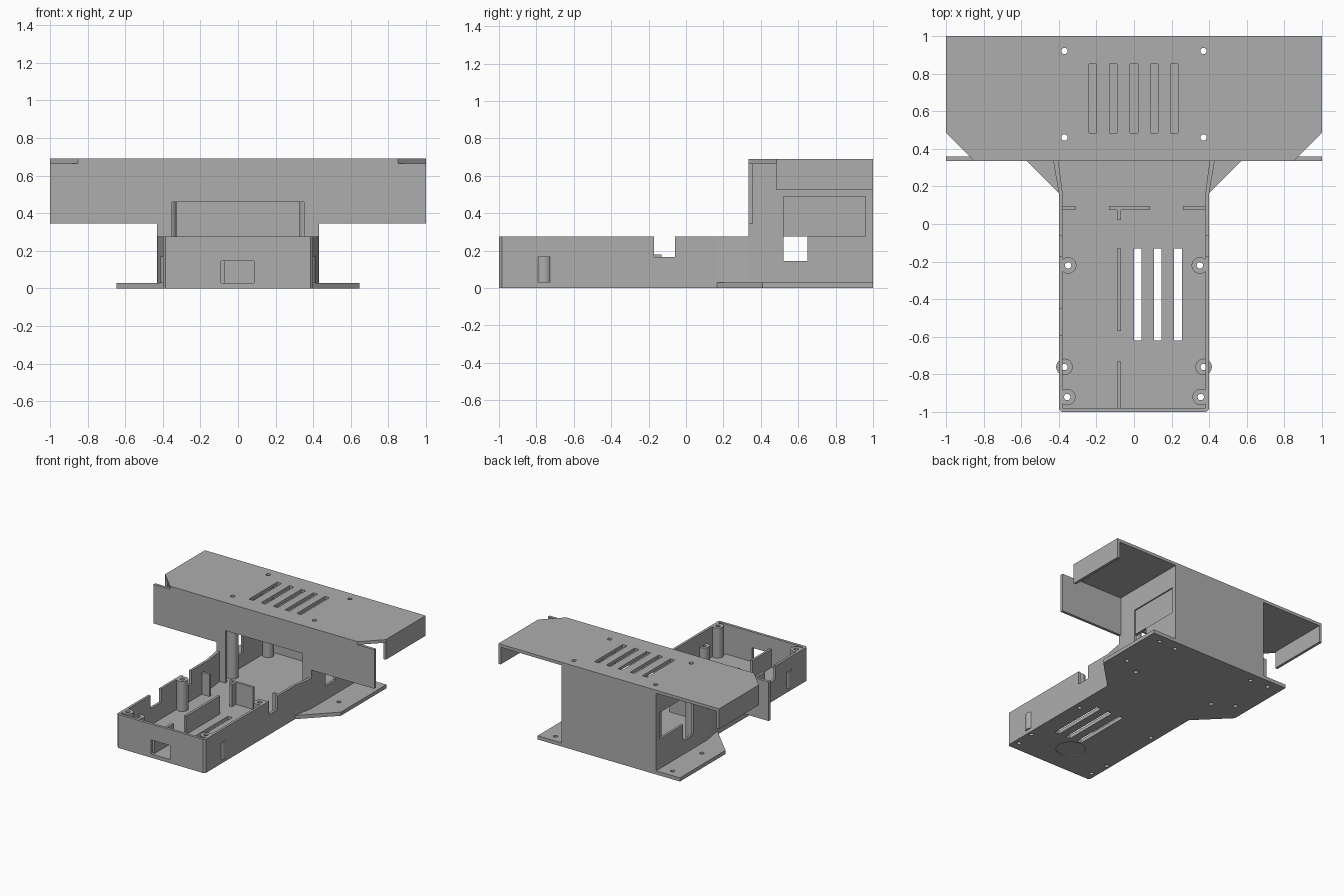
import bpy, bmesh, math

cube = bpy.data.objects.get("Cube")
if cube:
    bpy.data.objects.remove(cube)

grey = bpy.data.materials.new("plain_grey")
grey.use_nodes = True
GREY = (0.42, 0.42, 0.42, 1)
grey.diffuse_color = GREY
grey.node_tree.nodes["Principled BSDF"].inputs["Base Color"].default_value = GREY


def prism(name, pts, z0, z1):
    """Extrude a flat outline upward."""
    bm = bmesh.new()
    face = bm.faces.new([bm.verts.new((x, y, z0)) for x, y in pts])
    new = bmesh.ops.extrude_face_region(bm, geom=[face])["geom"]
    bmesh.ops.translate(bm, vec=(0, 0, z1 - z0),
                        verts=[v for v in new if isinstance(v, bmesh.types.BMVert)])
    bmesh.ops.recalc_face_normals(bm, faces=bm.faces)
    mesh = bpy.data.meshes.new(name)
    bm.to_mesh(mesh)
    bm.free()
    mesh.materials.append(grey)
    ob = bpy.data.objects.new(name, mesh)
    bpy.context.collection.objects.link(ob)
    return ob


def box(name, x0, x1, y0, y1, z0, z1):
    return prism(name, [(x0, y0), (x1, y0), (x1, y1), (x0, y1)], z0, z1)


def rod(name, x, y, r, z0, z1, sides=24):
    ring = [math.tau * i / sides for i in range(sides)]
    return prism(name, [(x + r * math.cos(a), y + r * math.sin(a)) for a in ring], z0, z1)


def mirrored(half):
    """Complete a right-hand outline across x = 0."""
    return half + [(-x, y) for x, y in reversed(half)]


def cut(ob, cutters):
    """Subtract the cutters, bake the result and remove them."""
    for c in cutters:
        m = ob.modifiers.new("cut", 'BOOLEAN')
        m.operation, m.solver, m.object = 'DIFFERENCE', 'EXACT', c
    bpy.context.view_layer.update()
    baked = bpy.data.meshes.new_from_object(
        ob.evaluated_get(bpy.context.evaluated_depsgraph_get()))
    ob.modifiers.clear()
    ob.data = baked
    for c in cutters:
        bpy.data.objects.remove(c)


FLOOR, RIM, ROOF, TOP = 0.03, 0.275, 0.665, 0.69
short_posts = [(s * x, y) for s in (-1, 1)
               for x, y in ((0.355, -0.92), (0.37, -0.76), (0.35, -0.22))]
tall_posts = [(s * 0.37, y) for s in (-1, 1) for y in (0.46, 0.92)]
flange_holes = [(s * 0.53, y) for s in (-1, 1) for y in (0.55, 0.93)]


def drills(points, z0, z1, r=0.017):
    return [rod("drill", x, y, r, z0, z1, 16) for x, y in points]


# Base plate with side flanges, vents, screw holes and a round recess below
base = prism("base_plate", mirrored([(0.385, -1), (0.4, -0.985), (0.4, 0.165),
                                     (0.645, 0.41), (0.645, 1)]), 0, FLOOR)
vents = [box("vent", x, x + 0.04, -0.62, -0.13, -0.1, 0.1) for x in (0, 0.107, 0.214)]
cut(base, vents + drills(short_posts + tall_posts + flange_holes, -0.1, 0.1)
    + [rod("recess", 0, -0.74, 0.11, -0.05, 0.008, 32)])

# Low tray walls, open to the rear
tray = prism("tray_wall", mirrored([(0.385, -1), (0.4, -0.985), (0.4, 0.165),
                                    (0.43, 0.34)]), FLOOR, RIM)
cut(tray, [
    prism("inside", mirrored([(0.38, -0.978), (0.38, 0.165), (0.41, 0.4)]), -0.1, 1),
    box("front_port", -0.09, 0.085, -1.1, -0.9, FLOOR, 0.145),
    box("right_notch", 0.3, 0.5, -0.17, -0.06, 0.165, 1),
    box("left_notch", -0.5, -0.3, -0.17, -0.06, 0.165, 1),
    box("left_front_notch", -0.5, -0.3, -0.59, -0.45, 0.165, 1)])

# Tall rear housing with side windows
housing = box("rear_housing", -0.43, 0.43, 0.335, 1, FLOOR, ROOF)
cut(housing, [
    box("inside", -0.41, 0.41, 0.2, 0.98, -0.1, 1),
    box("low_window", -0.6, 0.6, 0.52, 0.65, 0.145, RIM),
    box("left_window", -0.6, -0.3, 0.52, 0.96, 0.274, 0.49),
    box("right_recess", 0.42, 0.6, 0.52, 0.96, RIM, 0.49)])

# Wide front panel with a central opening
panel = box("front_panel", -1, 1, 0.335, 0.358, 0.345, ROOF)
cut(panel, [box("opening", -0.35, 0.35, 0.2, 0.5, 0.2, 0.46)])
for s, side in ((-1, "left"), (1, "right")):
    x0, x1 = sorted((s * 0.35, s * 0.43))
    box("panel_leg_" + side, x0, x1, 0.335, 0.358, FLOOR, 0.345)

# Top plate with clipped front corners, vents and screw holes
top = prism("top_plate", mirrored([(0.85, 0.335), (1, 0.485), (1, 1)]), ROOF, TOP)
cut(top, [box("vent", x - 0.02, x + 0.02, 0.485, 0.85, 0.5, 1)
          for x in (-0.22, -0.11, 0, 0.107, 0.214)] + drills(tall_posts, 0.5, 1))
for s, side in ((-1, "left"), (1, "right")):
    x0, x1 = sorted((s * 0.978, s))
    box("end_skirt_" + side, x0, x1, 0.485, 1, 0.525, ROOF)

# Hollow screw posts
for points, z1 in ((short_posts, RIM), (tall_posts, ROOF)):
    for i, (x, y) in enumerate(points):
        low = y == -0.76
        post = rod("screw_post", x, y, 0.044, FLOOR, 0.17 if low else z1)
        cut(post, drills([(x, y)], -0.1, 1))

# Inner dividers
for x0, x1, y0, y1, h in ((-0.09, -0.07, -0.57, -0.13, 0.18),
                          (-0.09, -0.07, -0.978, -0.73, 0.18),
                          (-0.39, -0.31, 0.075, 0.095, 0.21),
                          (-0.13, 0.085, 0.075, 0.095, 0.21),
                          (0.26, 0.39, 0.075, 0.095, 0.21),
                          (-0.09, -0.07, 0.02, 0.075, 0.21)):
    box("divider", x0, x1, y0, y1, FLOOR, h)

# Smooth the round posts, keep hard edges
bpy.ops.object.select_all(action='DESELECT')
for ob in bpy.context.collection.objects:
    if ob.name.startswith("screw_post"):
        ob.select_set(True)
        bpy.context.view_layer.objects.active = ob
bpy.ops.object.shade_smooth_by_angle()
